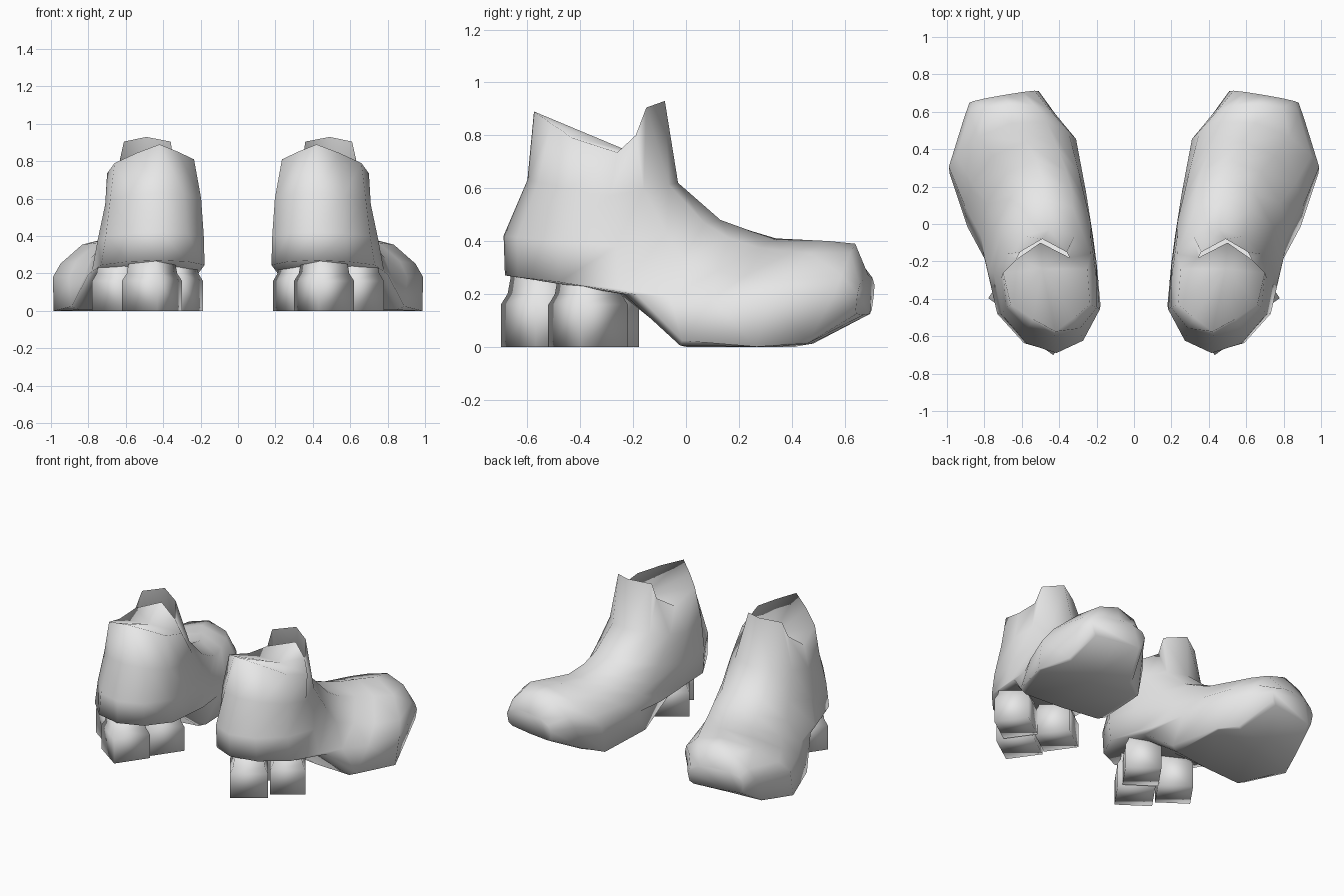
import bpy, bmesh, math
from math import radians

if "Cube" in bpy.data.objects:
    bpy.data.objects.remove(bpy.data.objects["Cube"])

grey = bpy.data.materials.new("plain_grey")
grey.diffuse_color = (0.8, 0.8, 0.8, 1)
grey.use_nodes = True
grey.node_tree.nodes["Principled BSDF"].inputs["Base Color"].default_value = grey.diffuse_color


def power(v, p):
    return math.copysign(abs(v) ** p, v) if abs(v) > 1e-6 else 0.0


def finish(name, bm, angle):
    """Turn a bmesh into a smooth object mirrored to the other foot."""
    me = bpy.data.meshes.new(name)
    bm.to_mesh(me)
    bm.free()
    ob = bpy.data.objects.new(name, me)
    bpy.context.collection.objects.link(ob)
    me.materials.append(grey)
    ob.modifiers.new("other_foot", 'MIRROR').use_axis = (True, False, False)
    bpy.ops.object.select_all(action='DESELECT')
    ob.select_set(True)
    bpy.context.view_layer.objects.active = ob
    bpy.ops.object.shade_smooth_by_angle(angle=radians(angle))
    return ob


def loft(bm, rings, cap_first=False, cap_last=False):
    loops = [[bm.verts.new(p) for p in r] for r in rings]
    n = len(loops[0])
    for a, b in zip(loops, loops[1:]):
        for i in range(n):
            j = (i + 1) % n
            bm.faces.new((a[i], a[j], b[j], b[i]))
    if cap_first:
        bm.faces.new(loops[0])
    if cap_last:
        bm.faces.new(loops[-1])
    bmesh.ops.recalc_face_normals(bm, faces=bm.faces)
    return loops


def boot_ring(front, mid, back, x0, x1, p=None, q=1.0, skew=0.0, shift=0.0, top=1.0, n=12):
    """Bent ring through a front, side and back point, given as (y, z).
    p squares the width (None gives a pointed heel) and q the depth of the back
    half; shift moves the back in x; top flattens the front half."""
    pts = []
    for i in range(n):
        a = math.tau * i / n
        s, c = math.sin(a), math.cos(a)
        if c < -1e-6:
            w = max(-1, min(1, 1.1 * s)) if p is None else power(s, p)
            end, t, sh = back, abs(c) ** q, shift * abs(c)
        else:
            end, t, w, sh = front, abs(power(c, top)), power(s, 0.9), 0.0
        off = w * (x1 - x0) / 2
        y = mid[0] + (end[0] - mid[0]) * t - skew * off
        z = mid[1] + (end[1] - mid[1]) * t
        pts.append(((x0 + x1) / 2 + off + sh, y, z))
    return pts


# Collar edge: tongue, outer dip, rear peak, inner dip
collar = [
    (0.49, -0.08, 0.93), (0.61, -0.15, 0.905), (0.63, -0.19, 0.80),
    (0.70, -0.26, 0.735), (0.66, -0.43, 0.79), (0.54, -0.51, 0.845),
    (0.42, -0.575, 0.89), (0.32, -0.50, 0.85), (0.235, -0.43, 0.81),
    (0.25, -0.24, 0.75), (0.345, -0.18, 0.80), (0.36, -0.15, 0.905),
]

# Boot shell: collar, ankle, heel edge, arch, ball and toe
bm = bmesh.new()
loops = loft(bm, [
    collar,
    boot_ring((-0.03, 0.62), (-0.29, 0.57), (-0.60, 0.63), 0.20, 0.71, shift=-0.03),
    boot_ring((0.13, 0.48), (-0.25, 0.38), (-0.69, 0.42), 0.20, 0.75, skew=0.05, shift=-0.06),
    boot_ring((0.24, 0.44), (-0.23, 0.22), (-0.685, 0.27), 0.20, 0.78, skew=0.08, shift=-0.07),
    boot_ring((0.34, 0.41), (-0.06, 0.19), (-0.25, 0.20), 0.22, 0.82, 0.5, 0.6, top=1.2),
    boot_ring((0.44, 0.405), (0.13, 0.18), (0.0, 0.0), 0.255, 0.905, 0.3, 0.2, 0.1, top=1.4),
    boot_ring((0.54, 0.40), (0.38, 0.18), (0.34, 0.0), 0.31, 0.99, 0.1, 0.0, 0.22, top=1.6),
    boot_ring((0.64, 0.39), (0.575, 0.20), (0.47, 0.01), 0.42, 0.91, 0.15, 0.1, 0.05, top=1.4),
    boot_ring((0.69, 0.27), (0.68, 0.20), (0.67, 0.12), 0.51, 0.88, 0.3, 0.4, 0.17),
], cap_last=True)

# Sunken surface inside the collar, rising to a point just behind the tongue
centre = bm.verts.new((0.49, -0.24, 0.75))
point = bm.verts.new((0.50, -0.10, 0.84))
edge = loops[0][2:11] + [point]
for i, v in enumerate(edge):
    bm.faces.new((v, edge[(i + 1) % len(edge)], centre))
bmesh.ops.recalc_face_normals(bm, faces=bm.faces)
finish("boot_shell", bm, 180)

# Three turned square heel pegs per boot: centre x, centre y, corner radius
pegs = {
    "rear_heel_peg": (0.46, -0.54, 0.163),
    "inner_heel_peg": (0.34, -0.33, 0.155),
    "outer_heel_peg": (0.63, -0.37, 0.152),
}
for name, (cx, cy, r) in pegs.items():
    rings = []
    for z, k in ((0, 1.0), (0.16, 1.0), (0.20, 0.84), (0.27, 0.76)):
        corners = [radians(-10 + 90 * i) for i in range(4)]
        rings.append([(cx + r * k * math.cos(a), cy + r * k * math.sin(a), z)
                      for a in corners])
    bm = bmesh.new()
    loft(bm, rings, cap_first=True, cap_last=True)
    finish(name, bm, 100)
